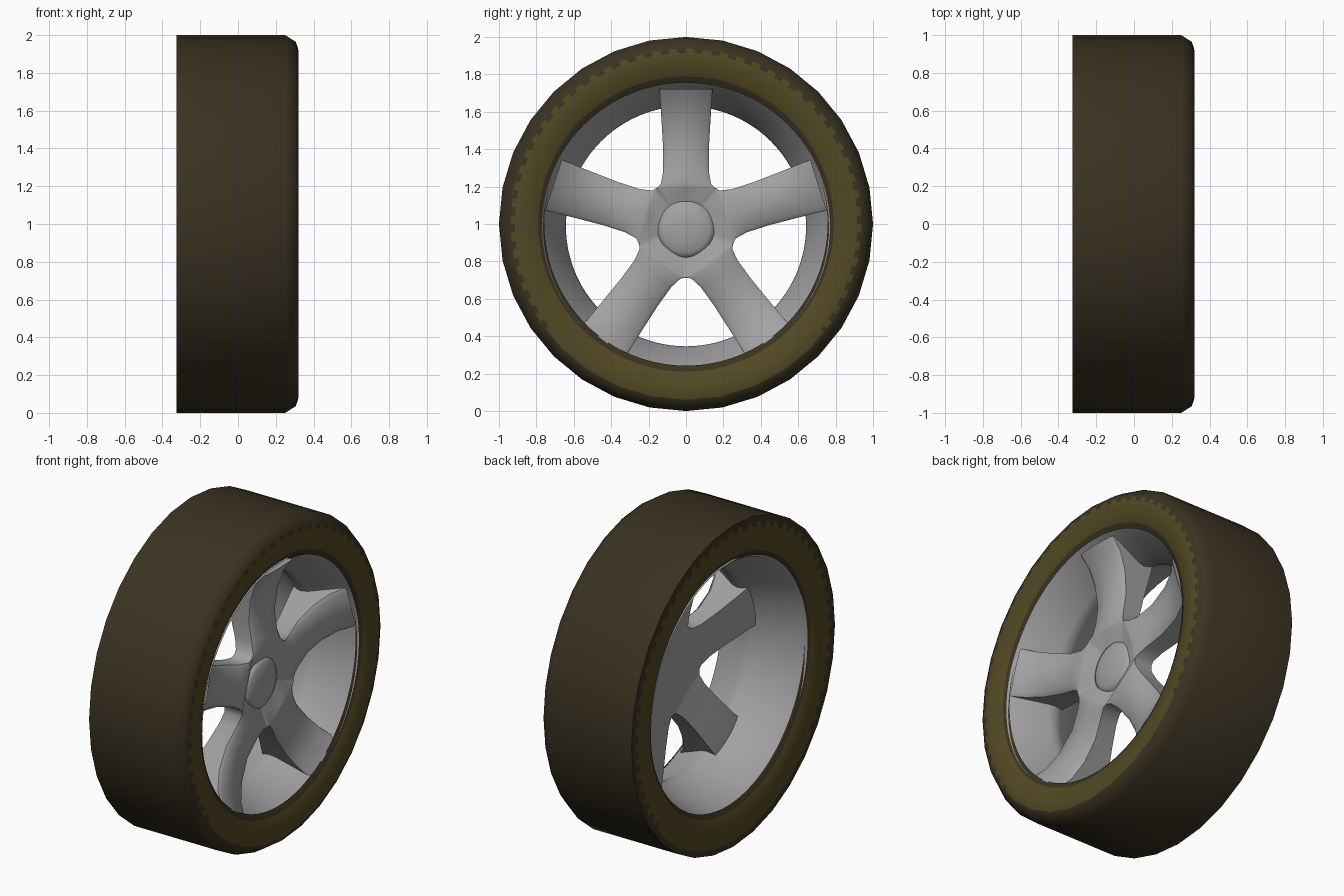
import bpy, bmesh
from math import sin, cos, pi, radians, tan

if "Cube" in bpy.data.objects:
    bpy.data.objects.remove(bpy.data.objects["Cube"], do_unlink=True)


def material(name, rgb):
    m = bpy.data.materials.new(name)
    m.use_nodes = True
    m.diffuse_color = (*rgb, 1)
    bsdf = m.node_tree.nodes["Principled BSDF"]
    bsdf.inputs["Base Color"].default_value = (*rgb, 1)
    bsdf.inputs["Roughness"].default_value = 0.7
    return m


TREAD = material("dark brown rubber", (0.043, 0.033, 0.016))
WALL = material("olive sidewall", (0.085, 0.066, 0.017))
METAL = material("silver metal", (0.37, 0.36, 0.37))


def finish(name, bm, mats, angle):
    bmesh.ops.remove_doubles(bm, verts=bm.verts, dist=0.0005)
    bmesh.ops.recalc_face_normals(bm, faces=bm.faces)
    mesh = bpy.data.meshes.new(name)
    bm.to_mesh(mesh)
    bm.free()
    for m in mats:
        mesh.materials.append(m)
    ob = bpy.data.objects.new(name, mesh)
    bpy.context.scene.collection.objects.link(ob)
    bpy.ops.object.select_all(action="DESELECT")
    ob.select_set(True)
    bpy.context.view_layer.objects.active = ob
    bpy.ops.object.shade_smooth_by_angle(angle=radians(angle))


def revolve(name, profile, segs, zc, mats, rule=None, facets=None, angle=40):
    """Spin (x, radius) points round the axle; facets matches the outer edge to a coarser polygon."""
    bm = bmesh.new()
    rings = []
    for i in range(segs):
        a = 2 * pi * i / segs
        chord = 1
        if facets:
            half = pi / facets
            chord = cos(half) / cos(a % (2 * half) - half)
        ring = []
        for x, r in profile:
            r *= chord if r > 0.92 else 1
            ring.append(bm.verts.new((x, r * sin(a), zc + r * cos(a))))
        rings.append(ring)
    for i in range(segs):
        p, q = rings[i], rings[(i + 1) % segs]
        for j in range(len(profile) - 1):
            f = bm.faces.new((p[j], p[j + 1], q[j + 1], q[j]))
            if rule:
                f.material_index = rule(i, j)
    # make an open shell face away from the middle of the tyre
    finish(name, bm, mats, angle)


# Tyre tread: square inner edge, rounded outer shoulder
SIDES = 32
revolve("tyre_tread", [(-0.325, 0.965), (-0.325, 1.0), (0.25, 1.0), (0.305, 0.965),
                       (0.315, 0.94)],
        SIDES, 1.0, [TREAD])


# Sidewalls: olive band, dark bead ring, scalloped dark teeth along the upper edge
def wall_colour(i, j):
    if j == 0:
        return int(i % 4 < 2 or 90 < i < 166)
    return int(j < 3)


revolve("outer_sidewall", [(0.315, 0.94), (0.32, 0.915), (0.32, 0.87), (0.30, 0.79),
                           (0.28, 0.757)],
        256, 1.0, [TREAD, WALL], wall_colour, SIDES)
revolve("inner_sidewall", [(-0.325, 0.965), (-0.325, 0.935), (-0.322, 0.87), (-0.305, 0.785),
                           (-0.285, 0.757)],
        256, 1.0, [TREAD, WALL], wall_colour, SIDES)

# Rim barrel: a waisted tube, narrowest where the spokes meet it
revolve("rim_barrel", [(-0.298, 0.77), (-0.28, 0.752), (-0.10, 0.70), (0.0, 0.65),
                       (0.04, 0.642), (0.08, 0.652), (0.25, 0.742), (0.293, 0.77)],
        96, 0.988, [METAL])

# Spokes: five lofted arms whose roots join along the sector borders to make the hub
HUB_Z = 0.978
# distance from axle, half width (0 = full sector), front x, back x, edge drop
sections = [(0.0, 0, 0.15, 0.09, 0.0), (0.13, 0, 0.155, 0.09, 0.0),
            (0.215, 0, 0.205, 0.085, 0.0), (0.235, 0.135, 0.21, 0.08, 0.012),
            (0.30, 0.122, 0.205, 0.065, 0.025), (0.42, 0.122, 0.19, 0.035, 0.03),
            (0.56, 0.13, 0.205, 0.0, 0.03), (0.67, 0.137, 0.24, -0.025, 0.025),
            (0.745, 0.142, 0.285, -0.035, 0.012)]
bm = bmesh.new()
for s in range(5):
    a = 2 * pi * s / 5
    loops = []
    for u, w, front, back, drop in sections:
        w = w or u * tan(pi / 5)
        outline = [(-1, back), (-1, front - drop), (-0.85, front - drop / 3), (0, front),
                   (0.85, front - drop / 3), (1, front - drop), (1, back), (0, back)]
        loops.append([bm.verts.new((x, u * sin(a) + t * w * cos(a),
                                    HUB_Z + u * cos(a) - t * w * sin(a)))
                      for t, x in outline])
    for n, (p, q) in enumerate(zip(loops, loops[1:])):
        for j in range(8):
            if j in (0, 5) and n < 2:
                continue                      # no walls inside the hub
            k = (j + 1) % 8
            bm.faces.new((p[j], p[k], q[k], q[j]))
    bm.faces.new(loops[-1])
finish("spokes", bm, [METAL], 40)

# Hub cap: shallow dome in the dished centre
revolve("hub_cap", [(0.12, 0.16), (0.162, 0.15), (0.175, 0.125), (0.186, 0.07), (0.189, 0.0)],
        32, HUB_Z - 0.005, [METAL], angle=50)
